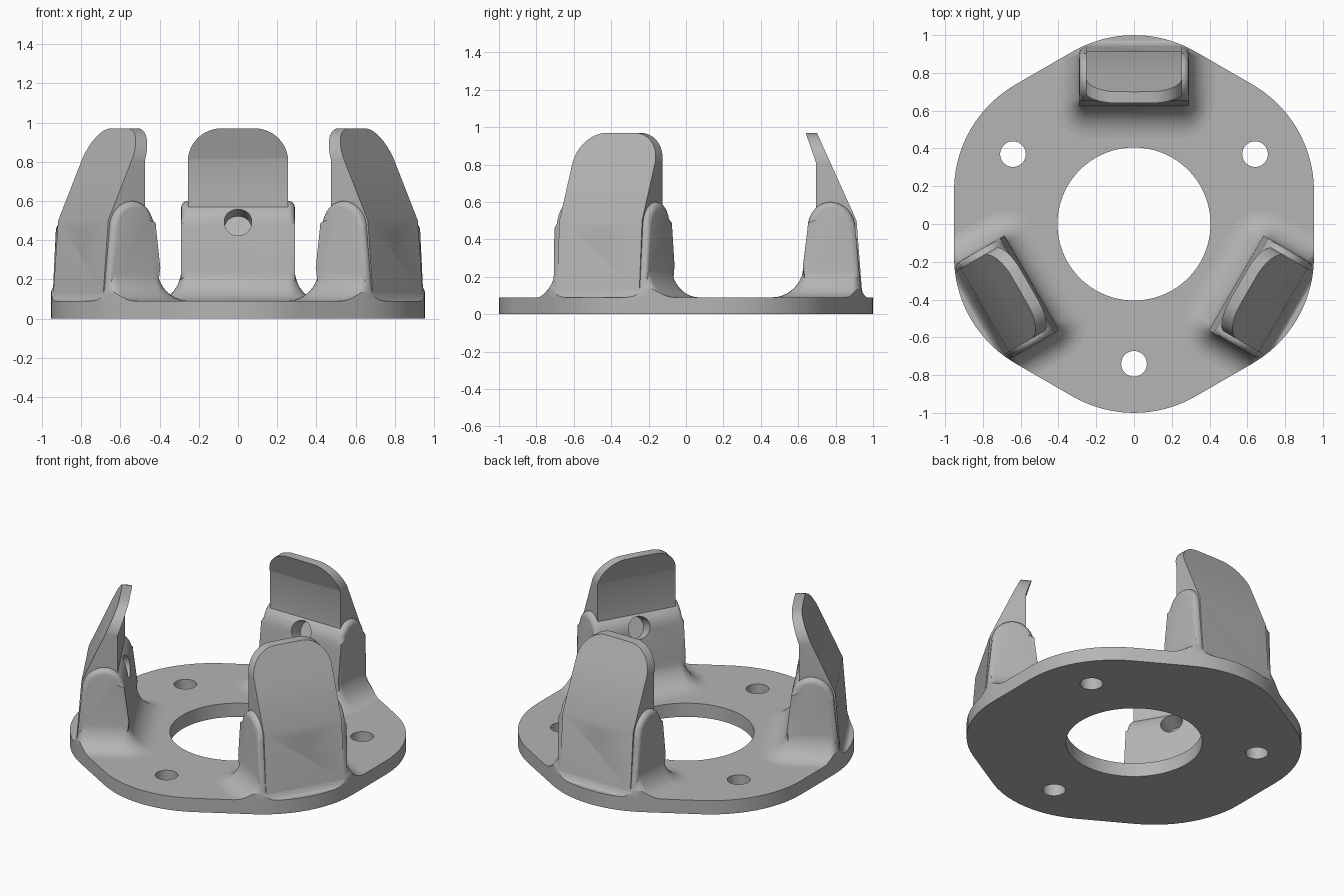
import bpy, bmesh
from math import sin, cos, pi, radians
from mathutils import Vector, Matrix

cube = bpy.data.objects.get("Cube")
if cube:
    bpy.data.objects.remove(cube)

grey = bpy.data.materials.new("light_grey")
grey.use_nodes = True
colour = (0.46, 0.46, 0.46, 1)
grey.diffuse_color = colour
grey.node_tree.nodes["Principled BSDF"].inputs["Base Color"].default_value = colour

THICK = 0.09
BASE = THICK - 0.005     # brackets sink slightly into the plate


def finish(bm, name):
    bmesh.ops.recalc_face_normals(bm, faces=bm.faces[:])
    mesh = bpy.data.meshes.new(name)
    bm.to_mesh(mesh)
    bm.free()
    mesh.materials.append(grey)
    obj = bpy.data.objects.new(name, mesh)
    bpy.context.collection.objects.link(obj)
    return obj


def loft(rings):
    """Closed solid through rings with equal point counts."""
    bm = bmesh.new()
    loops = [[bm.verts.new(p) for p in ring] for ring in rings]
    n = len(loops[0])
    for a, b in zip(loops, loops[1:]):
        for i in range(n):
            j = (i + 1) % n
            bm.faces.new((a[i], a[j], b[j], b[i]))
    bm.faces.new(loops[0])
    bm.faces.new(loops[-1])
    return bm


def prism(outline, low, high, place):
    return loft([[place(u, v, w) for u, v in outline] for w in (low, high)])


def along_x(u, v, w): return (w, u, v)
def along_y(u, v, w): return (u, w, v)
def along_z(u, v, w): return (u, v, w)


def rod(radius, sides, start, end, squash=1.0):
    """Straight cutter between two points."""
    a, b = Vector(start), Vector(end)
    bm = bmesh.new()
    bmesh.ops.create_cone(bm, cap_ends=True, segments=sides, radius1=radius,
                          radius2=radius, depth=(b - a).length)
    bm.transform(Matrix.Translation((a + b) / 2)
                 @ (b - a).to_track_quat('Z', 'Y').to_matrix().to_4x4()
                 @ Matrix.Diagonal((squash, 1, 1, 1)))
    return finish(bm, "cutter")


def combine(obj, tool, operation):
    tool.hide_render = True
    mod = obj.modifiers.new("cut", 'BOOLEAN')
    mod.operation, mod.object, mod.solver = operation, tool, 'EXACT'
    bpy.ops.object.select_all(action='DESELECT')
    bpy.context.view_layer.objects.active = obj
    obj.select_set(True)
    bpy.ops.object.modifier_apply(modifier=mod.name)
    bpy.data.objects.remove(tool)


def smooth(obj):
    bpy.ops.object.select_all(action='DESELECT')
    bpy.context.view_layer.objects.active = obj
    obj.select_set(True)
    bpy.ops.object.shade_smooth_by_angle(angle=radians(30))


# Six-lobed plate outline: arcs joined by straight tangents
outline = []
for k in range(6):
    mid = radians(30 + 60 * k)
    for i in range(13):
        a = mid + radians(-30 + 5 * i)
        outline.append((0.35 * cos(mid) + 0.65 * cos(a),
                        0.35 * sin(mid) + 0.65 * sin(a)))

# Base plate with central opening and three bolt holes
plate = finish(prism(outline, 0, THICK, along_z), "base_plate")
combine(plate, rod(0.405, 96, (0, 0, -1), (0, 0, 1)), 'DIFFERENCE')
for deg in (30, 150, 270):
    x, y = 0.74 * cos(radians(deg)), 0.74 * sin(radians(deg))
    combine(plate, rod(0.068, 32, (x, y, -1), (x, y, 1)), 'DIFFERENCE')
smooth(plate)

# Bracket block: arched side profile with rounded side rims
arch = [(0.62, BASE), (0.625, 0.26)]
for i in range(17):
    a = pi - pi * i / 16
    arch.append((0.77 + (0.12 if cos(a) < 0 else 0.135) * cos(a), 0.46 + 0.14 * sin(a)))
arch.append((0.94, BASE))
bm = prism(arch, -0.29, 0.29, along_x)
rims = [e for e in bm.edges
        if abs(e.verts[0].co.x - e.verts[1].co.x) < 0.01
        and max(v.co.z for v in e.verts) > BASE + 0.01]
bmesh.ops.bevel(bm, geom=rims, offset=0.033, segments=4, profile=0.5, affect='EDGES')
bracket = finish(bm, "bracket")

# Concave flare where the block meets the plate
rings = []
for step in range(-1, 11):
    t = max(step, 0) / 10 * pi / 2
    grow = 1 - sin(t)
    z = BASE if step < 0 else THICK + 0.17 * (1 - cos(t))
    ring = []
    for quarter in range(4):
        for i in range(7):
            a = (quarter + i / 6) * pi / 2
            sx = 1 if quarter in (0, 3) else -1
            back = quarter < 2
            cy = 0.887 if back else 0.663
            ry = 0.035 + grow * (0.05 if back else 0.17)
            ring.append((sx * 0.253 + cos(a) * (0.035 + 0.14 * grow), cy + sin(a) * ry, z))
    rings.append(ring)
flare = finish(loft(rings), "flare")

# Upright finger: leaning side profile trimmed to a rounded top
side = [(0.695, BASE), (0.695, 0.81), (0.64, 0.97), (0.70, 0.97), (0.912, 0.50), (0.944, BASE)]
finger = finish(prism(side, -0.255, 0.255, along_x), "finger")
front = [(-0.3, 0), (0.3, 0), (0.3, 0.3), (0.256, 0.3)]
for i in range(25):
    a = pi * i / 24
    front.append(((0.086 if i < 12 else -0.086 if i > 12 else 0) + 0.17 * cos(a),
                  0.80 + 0.17 * sin(a)))
front += [(-0.256, 0.3), (-0.3, 0.3)]
combine(finger, finish(prism(front, 0.5, 1.1, along_y), "cutter"), 'INTERSECT')

combine(bracket, flare, 'UNION')
combine(bracket, finger, 'UNION')
combine(bracket, finish(prism(outline, -0.5, 1.5, along_z), "cutter"), 'INTERSECT')

# Sloping screw hole: wide pocket inside, narrow six-sided hole outside
combine(bracket, rod(0.07, 32, (0, 0.50, 0.555), (0, 0.75, 0.457)), 'DIFFERENCE')
combine(bracket, rod(0.055, 6, (0, 0.60, 0.516), (0, 1.10, 0.32), 0.7), 'DIFFERENCE')
smooth(bracket)

# Repeat around the plate
bracket.name = "back_bracket"
for name, deg in (("right_bracket", 120), ("left_bracket", 240)):
    twin = bracket.copy()
    twin.name = name
    twin.rotation_euler.z = radians(deg)
    bpy.context.collection.objects.link(twin)
